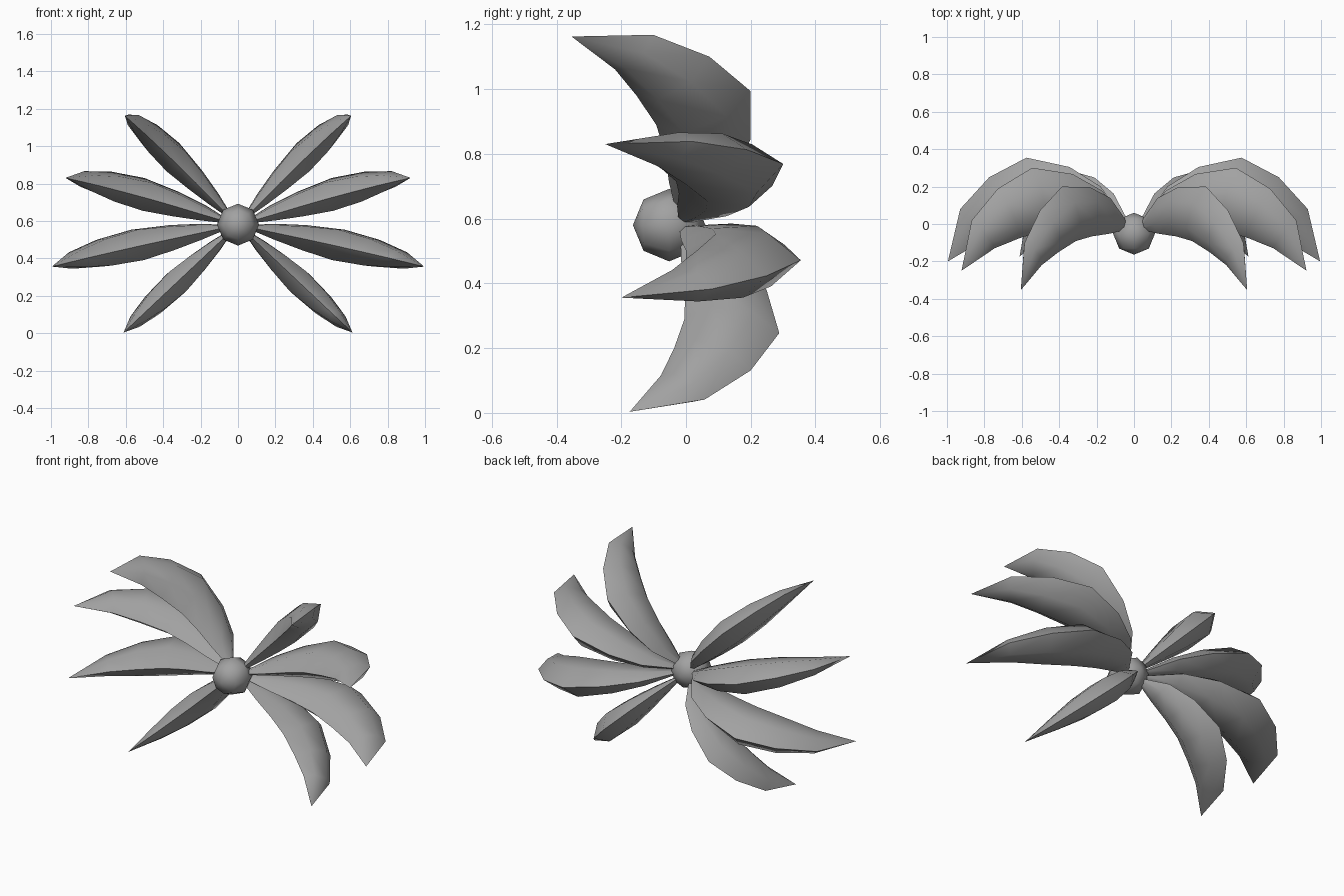
import bpy, bmesh, math
from mathutils import Matrix

cube = bpy.data.objects.get("Cube")
if cube:
    bpy.data.objects.remove(cube)

grey = bpy.data.materials.new("plain_grey")
grey.use_nodes = True
colour = (0.36, 0.36, 0.36, 1)
grey.diffuse_color = colour
grey.node_tree.nodes["Principled BSDF"].inputs["Base Color"].default_value = colour

HUB_Z = 0.58
# Blade profile: front edge and back edge as (reach, depth), and half thickness
FRONT = [(.08, -.02), (.22, -.015), (.37, 0), (.51, 0), (.67, -.037), (.82, -.085)]
BACK = [(.06, .03), (.18, .2), (.35, .305), (.585, .355), (.79, .25), (.95, .08)]
HALF = [.012, .04, .065, .083, .073, .045]
TIP = (1.02, -.2)
# Section around the blade: share of the way front to back, share of half thickness
SECTION = [(0, 0), (.27, 1), (.73, 1), (1, 0), (.73, -1), (.27, -1)]


def finish(name, bm):
    bmesh.ops.recalc_face_normals(bm, faces=bm.faces)
    mesh = bpy.data.meshes.new(name)
    bm.to_mesh(mesh)
    bm.free()
    mesh.materials.append(grey)
    mesh.shade_smooth()
    mesh.set_sharp_from_angle(angle=math.radians(66))
    obj = bpy.data.objects.new(name, mesh)
    bpy.context.collection.objects.link(obj)
    return obj


def turn(degrees, axis):
    return Matrix.Rotation(math.radians(degrees), 4, axis)


def blade(name, size, lean, roll, rise):
    """Curved blade with a lens section, leaned forward, rolled and raised."""
    bm = bmesh.new()
    rings = []
    for (fx, fy), (bx, by), h in zip(FRONT, BACK, HALF):
        rings.append([bm.verts.new((fx + (bx - fx) * t, fy + (by - fy) * t, h * s))
                      for t, s in SECTION])
    tip = bm.verts.new((*TIP, 0))
    count = len(SECTION)
    bm.faces.new(rings[0])
    for i in range(count):
        j = (i + 1) % count
        for a, b in zip(rings, rings[1:]):
            bm.faces.new((a[i], a[j], b[j], b[i]))
        bm.faces.new((rings[-1][i], rings[-1][j], tip))
    bm.transform(Matrix.Translation((0, 0, HUB_Z)) @ turn(-rise, 'Y')
                 @ turn(roll, 'X') @ turn(-lean, 'Z') @ Matrix.Scale(size, 4))
    obj = finish(name, bm)
    obj.modifiers.new("mirror", 'MIRROR').use_mirror_merge = False


# Four mirrored pairs of blades, top to bottom
blade("top_blades", .877, 11.8, 4, 45.6)
blade("upper_blades", .95, 3.6, 5, 16.5)
blade("lower_blades", 1.0, 0, 2.5, -12.2)
blade("bottom_blades", .826, .6, 0, -43.3)

# Central ball, poles facing front and back
bm = bmesh.new()
bmesh.ops.create_uvsphere(bm, u_segments=8, v_segments=4, radius=.112)
bm.transform(Matrix.Translation((0, -.052, HUB_Z)) @ turn(90, 'X'))
finish("hub_ball", bm)
